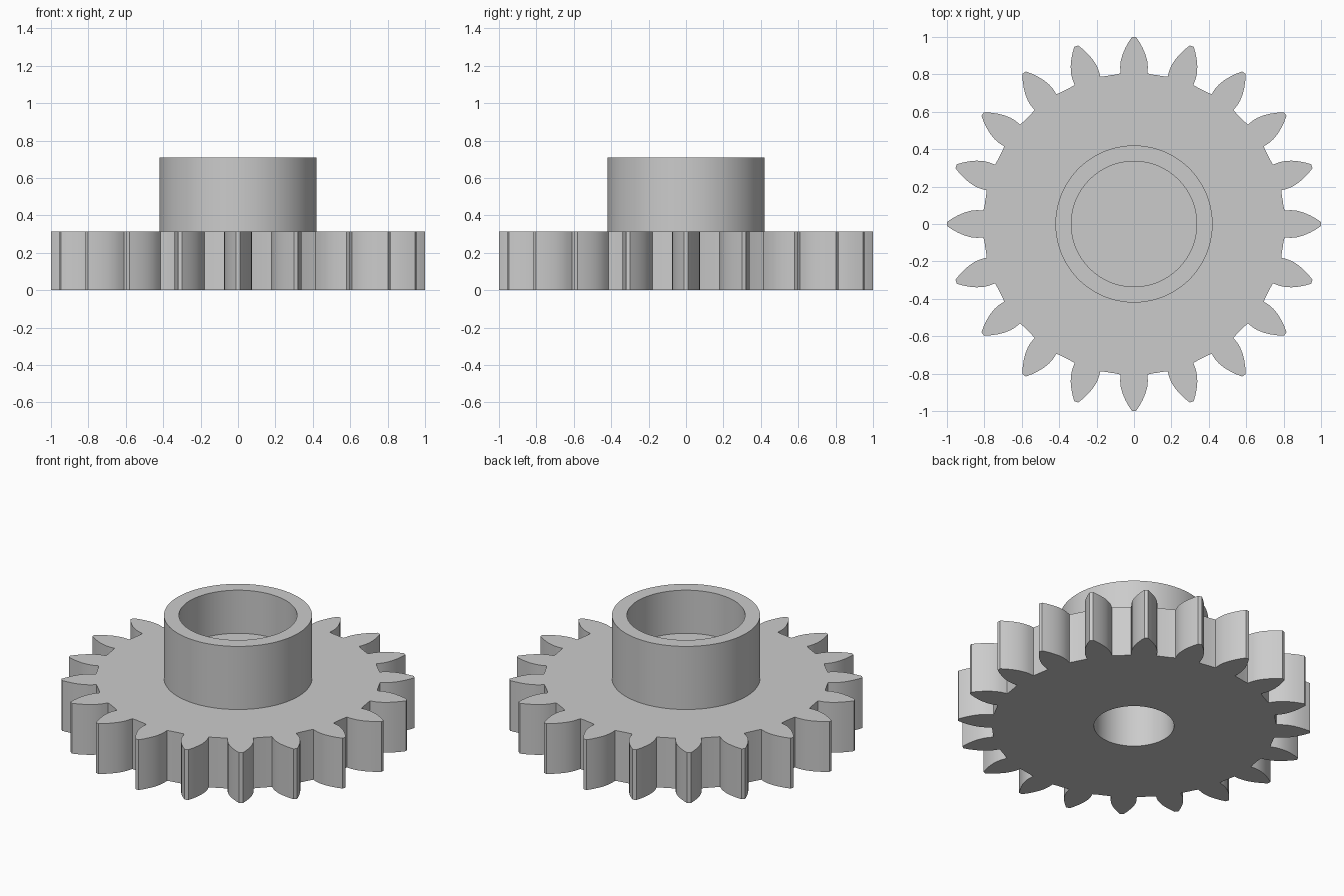
import bpy, bmesh
from math import cos, sin, pi, radians, degrees, atan2, hypot

cube = bpy.data.objects.get("Cube")
if cube:
    bpy.data.objects.remove(cube, do_unlink=True)

TEETH = 20
ROOT_R = 0.805
WHEEL_TOP, HUB_TOP = 0.315, 0.71
HUB_R, CUP_R, BORE_R = 0.42, 0.335, 0.227
CUP_FLOOR, BORE_CEILING = 0.44, 0.35

grey = bpy.data.materials.new("plain grey")
grey.use_nodes = True
colour = (0.6, 0.6, 0.6, 1)
grey.diffuse_color = colour
grey.node_tree.nodes["Principled BSDF"].inputs["Base Color"].default_value = colour


def tooth_outline():
    """Closed gear outline as (angle, radius) pairs."""
    # half widths of a tooth at growing distance from the axle
    flank = [(0.072, 0.805), (0.074, 0.84), (0.071, 0.87), (0.062, 0.905),
             (0.047, 0.94), (0.029, 0.973), (0.011, 1.0)]
    side = [(atan2(w, y), hypot(w, y)) for w, y in flank]
    pitch = 2 * pi / TEETH
    gap = pitch - 2 * side[0][0]
    points = []
    for i in range(TEETH):
        mid = i * pitch
        points += [(mid - a, r) for a, r in side]
        points += [(mid + a, r) for a, r in reversed(side)]
        points += [(mid + side[0][0] + gap * k / 4, ROOT_R) for k in (1, 2, 3)]
    return points


OUTLINE = tooth_outline()


def ring(bm, z, radius=None):
    """Loop of vertices: a circle, or the toothed outline if no radius is given."""
    return [bm.verts.new(((radius or r) * cos(a), (radius or r) * sin(a), z))
            for a, r in OUTLINE]


def loft(name, sections, cap_first=False, cap_last=False):
    bm = bmesh.new()
    rings = [ring(bm, *s) for s in sections]
    n = len(OUTLINE)
    for low, high in zip(rings, rings[1:]):
        for i in range(n):
            j = (i + 1) % n
            bm.faces.new((low[i], low[j], high[j], high[i]))
    if cap_first:
        bm.faces.new(list(reversed(rings[0])))
    if cap_last:
        bm.faces.new(rings[-1])
    mesh = bpy.data.meshes.new(name)
    bm.to_mesh(mesh)
    bm.free()
    mesh.materials.append(grey)
    obj = bpy.data.objects.new(name, mesh)
    bpy.context.collection.objects.link(obj)
    bpy.ops.object.select_all(action="DESELECT")
    obj.select_set(True)
    bpy.context.view_layer.objects.active = obj
    bpy.ops.object.shade_smooth_by_angle(angle=radians(25))
    return obj


# toothed wheel with a blind axle bore underneath
loft("toothed_wheel",
     [(BORE_CEILING, BORE_R), (0, BORE_R), (0,), (WHEEL_TOP,), (WHEEL_TOP, HUB_R)],
     cap_first=True)

# hub with a round cup sunk into its top
loft("hub",
     [(WHEEL_TOP, HUB_R), (HUB_TOP, HUB_R), (HUB_TOP, CUP_R), (CUP_FLOOR, CUP_R)],
     cap_last=True)
